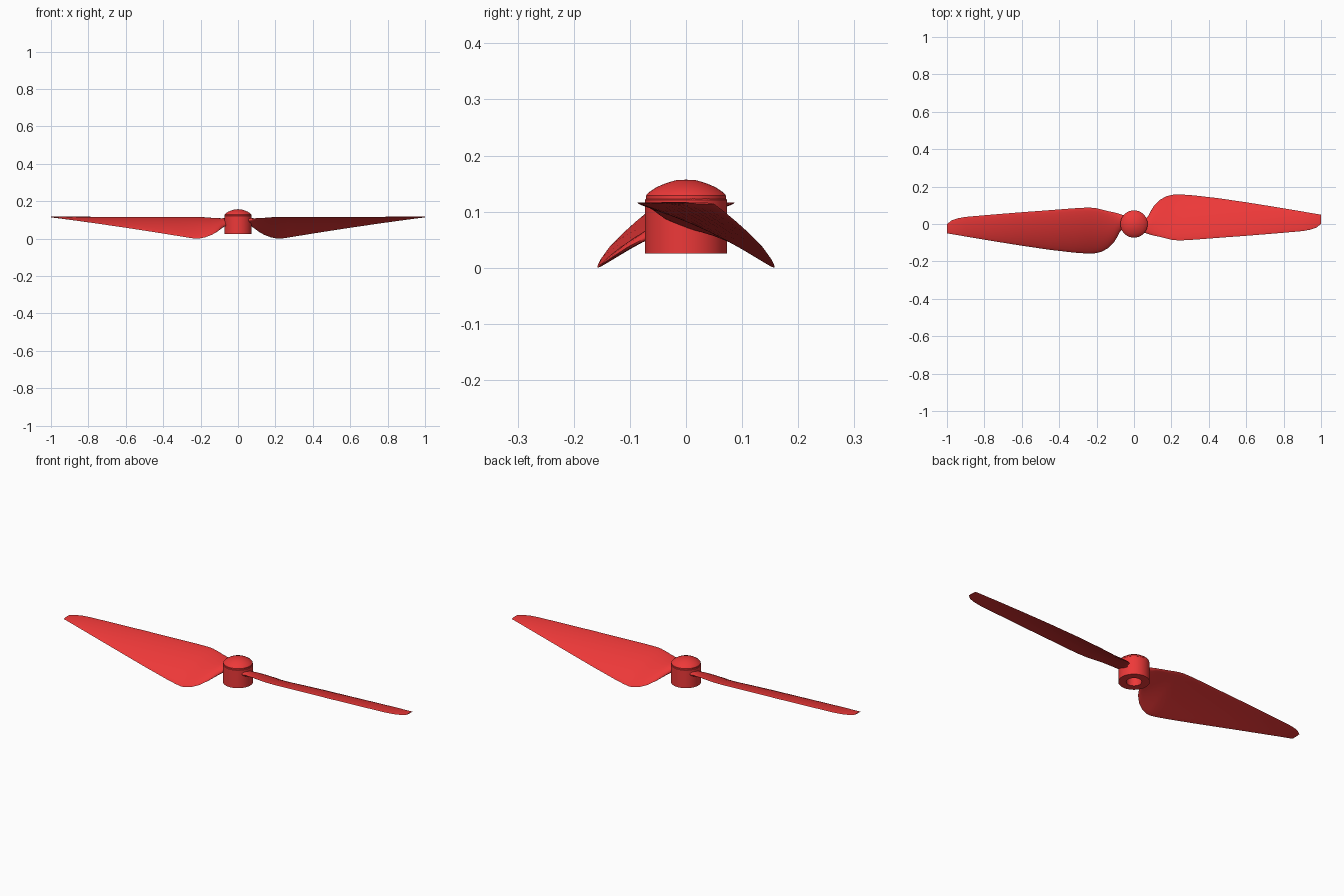
import bpy, bmesh, math

mat = bpy.data.materials.new("red_plastic")
mat.diffuse_color = (0.85, 0.04, 0.04, 1)


def make_object(name, bm, angle=35):
    bmesh.ops.recalc_face_normals(bm, faces=bm.faces)
    me = bpy.data.meshes.new(name)
    bm.to_mesh(me)
    bm.free()
    me.materials.append(mat)
    ob = bpy.data.objects.new(name, me)
    bpy.context.collection.objects.link(ob)
    bpy.ops.object.select_all(action='DESELECT')
    ob.select_set(True)
    bpy.context.view_layer.objects.active = ob
    bpy.ops.object.shade_smooth_by_angle(angle=math.radians(angle))
    return ob


def lathe(name, profile, segments=64):
    bm = bmesh.new()
    vs = [bm.verts.new((r, 0, z)) for r, z in profile]
    edges = [bm.edges.new(p) for p in zip(vs, vs[1:])]
    bmesh.ops.spin(bm, geom=vs + edges, cent=(0, 0, 0), axis=(0, 0, 1),
                   angle=2 * math.pi, steps=segments, use_duplicate=False)
    bmesh.ops.remove_doubles(bm, verts=bm.verts, dist=1e-5)
    return make_object(name, bm)


# Blade stations: x, front edge y, z, back edge y, z, thickness
STATIONS = [
    (0.050, -0.045, 0.100, 0.020, 0.078, 0.030),
    (0.075, -0.053, 0.103, 0.040, 0.066, 0.028),
    (0.090, -0.058, 0.105, 0.070, 0.054, 0.024),
    (0.110, -0.063, 0.107, 0.102, 0.038, 0.020),
    (0.140, -0.069, 0.110, 0.130, 0.020, 0.017),
    (0.175, -0.078, 0.113, 0.149, 0.007, 0.015),
    (0.205, -0.085, 0.115, 0.156, 0.001, 0.014),
    (0.230, -0.087, 0.116, 0.158, 0.000, 0.014),
    (0.265, -0.087, 0.116, 0.157, 0.005, 0.013),
    (0.320, -0.084, 0.116, 0.153, 0.014, 0.013),
    (0.450, -0.074, 0.116, 0.138, 0.035, 0.012),
    (0.600, -0.063, 0.116, 0.116, 0.058, 0.010),
    (0.750, -0.051, 0.116, 0.092, 0.080, 0.008),
    (0.900, -0.038, 0.116, 0.067, 0.101, 0.006),
    (0.945, -0.030, 0.116, 0.059, 0.107, 0.005),
    (0.975, -0.019, 0.116, 0.054, 0.111, 0.004),
    (1.000, 0.000, 0.116, 0.050, 0.114, 0.003),
]


# Blade lofted through cambered sections; second one is turned half a circle
def blade(name, sign, n=12):
    bm = bmesh.new()
    rings = []
    for x, yf, zf, yb, zb, t in STATIONS:
        L = math.hypot(yb - yf, zb - zf)
        ny, nz = (zf - zb) / L, (yb - yf) / L
        camber = 0.13 * (zf - zb)
        ring = []
        for i in range(2 * n):
            side = 1 if i <= n else -1
            s = (1 - math.cos(math.pi * i / n)) / 2
            off = camber * 4 * s * (1 - s) + side * t / 2 * math.sqrt(max(0, 4 * s * (1 - s)))
            y = yf + (yb - yf) * s + ny * off
            z = zf + (zb - zf) * s + nz * off
            ring.append(bm.verts.new((sign * x, sign * y, z)))
        rings.append(ring)
    for a, b in zip(rings, rings[1:]):
        for i in range(2 * n):
            j = (i + 1) % (2 * n)
            bm.faces.new((a[i], a[j], b[j], b[i]))
    bm.faces.new(rings[0])
    bm.faces.new(rings[-1])
    return make_object(name, bm, 50)


blade("right_blade", 1)
blade("left_blade", -1)

# Hub barrel with a blind shaft hole underneath
lathe("hub", [(0, 0.085), (0.036, 0.085), (0.036, 0.025), (0.073, 0.025),
              (0.073, 0.121), (0.069, 0.125), (0, 0.125)])

# Domed nose cap
lathe("nose_cap", [(0, 0.122), (0.071, 0.122), (0.071, 0.129), (0.067, 0.134),
                   (0.052, 0.144), (0.035, 0.151), (0.018, 0.156), (0, 0.157)])
